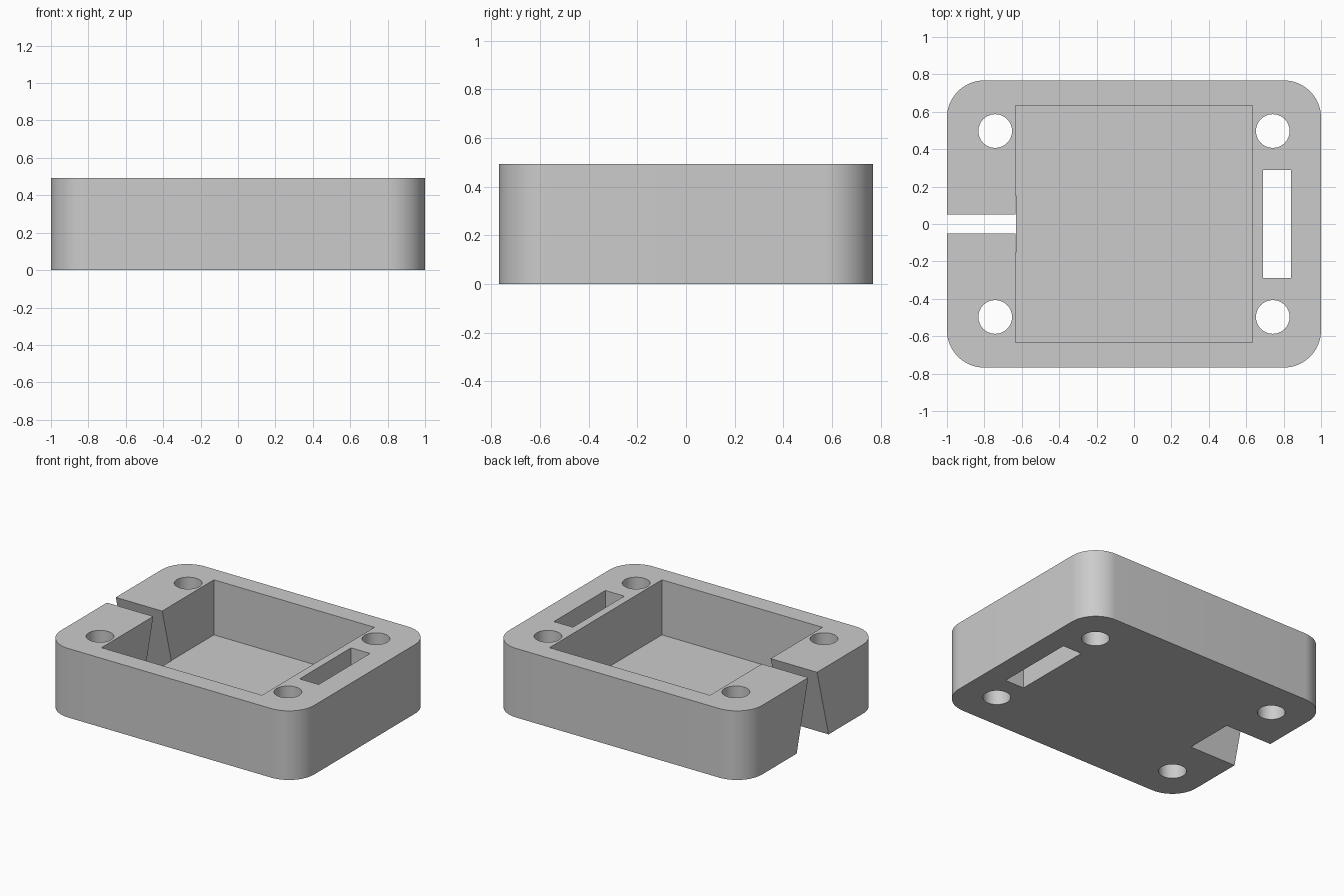
import bpy, bmesh
from math import cos, sin, pi, radians
from mathutils import Vector

if "Cube" in bpy.data.objects:
    bpy.data.objects.remove(bpy.data.objects["Cube"])

HALF_X, HALF_Y, HEIGHT = 1.0, 0.768, 0.493
CORNER, FLOOR, POCKET = 0.2, 0.10, 0.634
OVER = 0.1  # how far cutters reach past the body


def prism(name, outline, direction):
    """Extrude a closed outline of 3D points along a direction."""
    bm = bmesh.new()
    face = bm.faces.new([bm.verts.new(p) for p in outline])
    result = bmesh.ops.extrude_face_region(bm, geom=[face], use_keep_orig=True)
    moved = [v for v in result["geom"] if isinstance(v, bmesh.types.BMVert)]
    bmesh.ops.translate(bm, verts=moved, vec=Vector(direction))
    bmesh.ops.recalc_face_normals(bm, faces=bm.faces)
    mesh = bpy.data.meshes.new(name)
    bm.to_mesh(mesh)
    bm.free()
    obj = bpy.data.objects.new(name, mesh)
    bpy.context.collection.objects.link(obj)
    return obj


def arc(cx, cy, radius, start, sweep, steps, z):
    angles = [start + sweep * i / steps for i in range(steps + 1)]
    return [(cx + radius * cos(a), cy + radius * sin(a), z) for a in angles]


def box(name, x0, x1, y0, y1, z):
    return prism(name, [(x0, y0, z), (x1, y0, z), (x1, y1, z), (x0, y1, z)],
                 (0, 0, HEIGHT + OVER - z))


# Body: rounded rectangle block
outline = []
for i, (sx, sy) in enumerate([(1, 1), (-1, 1), (-1, -1), (1, -1)]):
    outline += arc(sx * (HALF_X - CORNER), sy * (HALF_Y - CORNER), CORNER,
                   i * pi / 2, pi / 2, 16, 0)
body = prism("housing_body", outline, (0, 0, HEIGHT))

# Square pocket and rectangular through slot
cutters = [box("pocket_cutter", -POCKET, POCKET, -POCKET, POCKET, FLOOR),
           box("side_slot_cutter", 0.69, 0.84, -0.29, 0.29, -OVER)]

# Four screw holes
for sx in (-1, 1):
    for sy in (-1, 1):
        ring = arc(sx * 0.742, sy * 0.497, 0.09, 0, 2 * pi, 48, -OVER)[:-1]
        cutters.append(prism("screw_hole_cutter", ring, (0, 0, HEIGHT + 2 * OVER)))


# Tapered cable slot, wide at the bottom and narrow at the top
def slot_half(z):
    return 0.18 - 0.13 * z / HEIGHT


low, high = -OVER, HEIGHT + OVER
section = [(-HALF_X - OVER, side * slot_half(z), z)
           for side, z in ((-1, low), (1, low), (1, high), (-1, high))]
cutters.append(prism("cable_slot_cutter", section,
                     (HALF_X + OVER - POCKET + 0.002, 0, 0)))

# Cut every opening, then remove the cutters
bpy.ops.object.select_all(action="DESELECT")
body.select_set(True)
bpy.context.view_layer.objects.active = body
for cutter in cutters:
    cutter.hide_render = True
    mod = body.modifiers.new("cut", "BOOLEAN")
    mod.operation, mod.solver, mod.object = "DIFFERENCE", "EXACT", cutter
    bpy.ops.object.modifier_apply(modifier=mod.name)
    bpy.data.objects.remove(cutter)

# Single grey plastic
grey = bpy.data.materials.new("grey_plastic")
grey.use_nodes = True
colour = (0.6, 0.6, 0.6, 1)
grey.diffuse_color = colour
grey.node_tree.nodes["Principled BSDF"].inputs["Base Color"].default_value = colour
body.data.materials.clear()
body.data.materials.append(grey)
bpy.ops.object.shade_smooth_by_angle(angle=radians(30))
